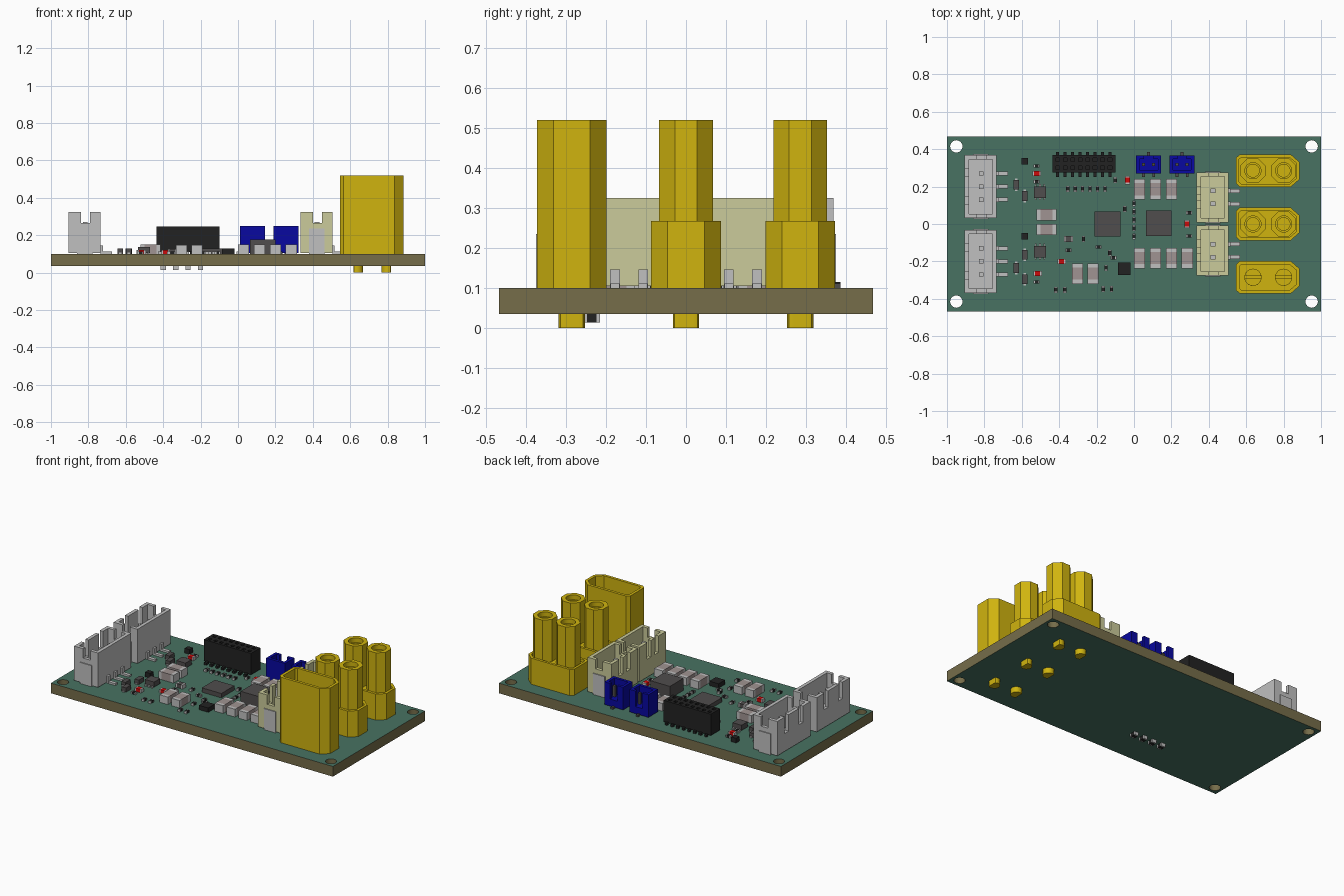
import bpy, bmesh, math
from mathutils import Matrix, Vector

if "Cube" in bpy.data.objects:
    bpy.data.objects.remove(bpy.data.objects["Cube"])


def srgb(*c):
    return [((v / 255 + 0.055) / 1.055) ** 2.4 if v > 10 else v / 255 / 12.92 for v in c] + [1]


MATS = {}
for name, col in {
        "mask_green": (72, 114, 98), "board_edge": (118, 109, 74), "yellow": (208, 180, 15),
        "ivory": (203, 203, 155), "blue": (8, 8, 160), "black": (34, 34, 34),
        "dark_grey": (80, 77, 77), "light_grey": (192, 192, 192),
        "ceramic": (160, 148, 146), "red": (205, 10, 10)}.items():
    MATS[name] = bpy.data.materials.new(name)
    MATS[name].diffuse_color = srgb(*col)

TOP = 0.10      # upper face of the board
BOT = 0.035     # lower face of the board


class Part:
    """Collects boxes and extruded outlines into one named object."""

    def __init__(self, name):
        self.name, self.bm, self.mats = name, bmesh.new(), []

    def slot(self, mat):
        if mat not in self.mats:
            self.mats.append(mat)
        return self.mats.index(mat)

    def box(self, mat, x0, x1, y0, y1, z0, z1):
        m = Matrix.Translation(((x0 + x1) / 2, (y0 + y1) / 2, (z0 + z1) / 2)) @ \
            Matrix.Diagonal((x1 - x0, y1 - y0, z1 - z0, 1))
        vs = bmesh.ops.create_cube(self.bm, size=1, matrix=m)["verts"]
        i = self.slot(mat)
        for f in {f for v in vs for f in v.link_faces}:
            f.material_index = i

    def prism(self, mat, loops, z0, z1, cap=None):
        """Extrude an outline with optional holes; cap colours the flat ends."""
        t = bmesh.new()
        for loop in loops:
            vs = [t.verts.new((x, y, z0)) for x, y in loop]
            for a, b in zip(vs, vs[1:] + vs[:1]):
                t.edges.new((a, b))
        bmesh.ops.triangle_fill(t, use_beauty=True, use_dissolve=False,
                                edges=t.edges[:], normal=(0, 0, 1))
        g = bmesh.ops.extrude_face_region(t, geom=t.faces[:], use_keep_orig=True)["geom"]
        bmesh.ops.translate(t, vec=Vector((0, 0, z1 - z0)),
                            verts=[v for v in g if isinstance(v, bmesh.types.BMVert)])
        bmesh.ops.recalc_face_normals(t, faces=t.faces[:])
        side, end = self.slot(mat), self.slot(cap or mat)
        for f in t.faces:
            f.material_index = end if abs(f.normal.z) > 0.5 else side
        me = bpy.data.meshes.new("tmp")
        t.to_mesh(me)
        t.free()
        self.bm.from_mesh(me)
        bpy.data.meshes.remove(me)

    def done(self, smooth=False):
        me = bpy.data.meshes.new(self.name)
        self.bm.to_mesh(me)
        self.bm.free()
        for m in self.mats:
            me.materials.append(MATS[m])
        ob = bpy.data.objects.new(self.name, me)
        bpy.context.collection.objects.link(ob)
        if smooth:
            bpy.context.view_layer.objects.active = ob
            ob.select_set(True)
            bpy.ops.object.shade_smooth_by_angle(angle=math.radians(30))
            ob.select_set(False)


def ring(x, y, r, n=24, turn=0.0):
    return [(x + r * math.cos(turn + 2 * math.pi * i / n),
             y + r * math.sin(turn + 2 * math.pi * i / n)) for i in range(n)]


# circuit board with four mounting holes
p = Part("board")
outline = [(-1, -0.467), (1, -0.467), (1, 0.467), (-1, 0.467)]
holes = [ring(sx * 0.95, sy * 0.415, 0.033) for sx in (-1, 1) for sy in (-1, 1)]
p.prism("board_edge", [outline] + holes, BOT, TOP, cap="mask_green")
p.done(True)


# power connectors
def shell(cy, d=0.0):
    half = [(0.885 - d, 0.046 - d * 0.4), (0.838 - d * 0.4, 0.087 - d),
            (0.565 + d * 0.5, 0.087 - d), (0.545 + d, 0.068 - d * 0.5)]
    return [(x, cy + y) for x, y in half] + [(x, cy - y) for x, y in reversed(half)]


PINS = (0.636, 0.80)
for k, cy in enumerate((0.285, 0.0, -0.285)):
    p = Part("power_plug" if k == 2 else "power_socket_%d" % (k + 1))
    if k == 2:      # tall open shroud with split pins
        p.prism("yellow", [shell(cy), shell(cy, 0.018)], TOP, 0.52)
        p.prism("yellow", [shell(cy, 0.017)], TOP, 0.2)
        for x in PINS:
            p.prism("yellow", [ring(x, cy, 0.046)], 0.2, 0.40)
            for s in (0, math.pi):
                arc = [(x + 0.046 * math.cos(s + a), cy + 0.046 * math.sin(s + a))
                       for a in [0.15 + i * (math.pi - 0.3) / 10 for i in range(11)]]
                p.prism("yellow", [arc], 0.40, 0.45)
    else:           # low body with two octagonal tubes
        p.prism("yellow", [shell(cy), shell(cy, 0.016)], TOP, 0.267)
        p.prism("yellow", [shell(cy, 0.015)], TOP, 0.25)
        for x in PINS:
            p.prism("yellow", [ring(x, cy, 0.0725, 8, math.pi / 8), ring(x, cy, 0.043)],
                    0.25, 0.52)
            p.prism("yellow", [ring(x, cy, 0.043), ring(x, cy, 0.034)], 0.25, 0.49)
    for x, s in zip(PINS, (-1, 1)):     # solder tails, flattened on the outer side
        tail = [(x + s * min(s * (a - x), 0.018), b) for a, b in ring(x, cy, 0.033)]
        p.prism("yellow", [tail], 0.0, TOP)
    p.done(True)


# shrouded wire connectors, latch slots on the -x wall and leads on the +x side
def wire_connector(name, mat, x0, cy, half, n):
    p = Part(name)
    x1, y0, y1, zt, t = x0 + 0.17, cy - half, cy + half, 0.325, 0.022
    p.box(mat, x0, x1, y0, y1, 0.105, 0.135)
    p.box(mat, x1 - t, x1, y0, y1, 0.135, zt)
    for s in (-1, 1):
        ye = cy + s * half
        ya, yb = sorted((ye, ye - s * t))
        p.box(mat, x0 + 0.065, x0 + 0.115, ya, yb, 0.135, 0.265)
        p.box(mat, x0, x0 + 0.065, ya, yb, 0.135, zt)
        p.box(mat, x0 + 0.115, x1 - t, ya, yb, 0.135, zt)
        # solder tab on each end
        ya, yb = sorted((ye - s * 0.002, ye + s * 0.006))
        p.box("light_grey", x0 + 0.045, x0 + 0.128, ya, yb, TOP, 0.235)
        # outer stretch of the latch wall
        ya, yb = sorted((ye - s * t, ye - s * 0.075))
        p.box(mat, x0, x0 + t, ya, yb, 0.135, zt)
    p.box(mat, x0, x0 + t, y0 + t, y1 - t, 0.135, 0.22)
    p.box(mat, x0, x0 + t, cy - half + 0.115, cy + half - 0.115, 0.22, zt)
    for i in range(n):
        y = cy + (i - (n - 1) / 2) * 0.07
        p.box("light_grey", x0 + 0.075, x0 + 0.1, y - 0.012, y + 0.012, 0.135, 0.27)
        p.box("light_grey", x1, x1 + 0.062, y - 0.011, y + 0.011, TOP, 0.112)
        p.box("light_grey", x1, x1 + 0.012, y - 0.012, y + 0.012, TOP, 0.146)
    p.done()


for i, s in enumerate((1, -1)):
    wire_connector("signal_connector_%d" % (i + 1), "light_grey", -0.905, s * 0.2, 0.168, 3)
    wire_connector("ivory_connector_%d" % (i + 1), "ivory", 0.335, s * 0.142, 0.133, 2)

# black two-row pin socket
p = Part("pin_socket")
cells = [(-0.268 + (i - 3.5) * 0.04, 0.322 + s * 0.022) for i in range(8) for s in (-1, 1)]
body = [(-0.435, 0.275), (-0.1, 0.275), (-0.1, 0.37), (-0.435, 0.37)]
p.box("black", -0.435, -0.1, 0.275, 0.37, 0.11, 0.2)
p.prism("black", [body] + [ring(x, y, 0.014, 4, math.pi / 4) for x, y in cells], 0.2, 0.247)
for x, y in cells[::2]:
    for a, b in ((0.25, 0.275), (0.37, 0.385)):
        p.box("black", x - 0.008, x + 0.008, a, b, TOP, 0.115)
p.done()

# blue two-pin headers
for k, x in enumerate((0.078, 0.257)):
    p = Part("blue_header_%d" % (k + 1))
    p.box("blue", x - 0.067, x + 0.067, 0.27, 0.365, 0.105, 0.15)
    p.box("blue", x - 0.067, x + 0.067, 0.27, 0.288, 0.15, 0.25)
    p.box("blue", x - 0.067, x - 0.025, 0.347, 0.365, 0.15, 0.25)
    p.box("blue", x + 0.025, x + 0.067, 0.347, 0.365, 0.15, 0.25)
    for s in (-1, 1):
        xa, xb = sorted((x + s * 0.049, x + s * 0.067))
        p.box("blue", xa, xb, 0.288, 0.347, 0.15, 0.25)
        px = x + s * 0.027
        p.box("dark_grey", px - 0.008, px + 0.008, 0.31, 0.326, 0.15, 0.22)
        p.box("dark_grey", px - 0.007, px + 0.007, 0.25, 0.27, TOP, 0.112)
    p.box("dark_grey", x - 0.008, x + 0.008, 0.365, 0.385, TOP, 0.112)
    p.done()


# two-terminal chip with metal ends; lengthwise along x or y
def chip(p, mat, x, y, length, width, h, along="y", z=TOP):
    e, L, w = length * 0.2, length / 2, width / 2
    for m, a, b in (("light_grey", -L, -L + e), (mat, -L + e, L - e), ("light_grey", L - e, L)):
        if along == "y":
            p.box(m, x - w, x + w, y + a, y + b, z, z + h)
        else:
            p.box(m, x + a, x + b, y - w, y + w, z, z + h)


p = Part("capacitors")
for i in range(4):
    if i < 3:
        chip(p, "ceramic", 0.03 + i * 0.085, 0.185, 0.11, 0.06, 0.05)
    chip(p, "ceramic", 0.03 + i * 0.085, -0.182, 0.11, 0.06, 0.05)
for y in (0.05, -0.03):
    chip(p, "ceramic", -0.468, y, 0.105, 0.06, 0.05, "x")
for x in (-0.302, -0.22):
    chip(p, "ceramic", x, -0.265, 0.11, 0.058, 0.048)
p.done()

p = Part("resistors")
for x, y in [(-0.52, 0.31), (-0.52, 0.225), (-0.52, -0.31), (-0.35, -0.08), (-0.35, -0.14),
             (-0.19, -0.123), (-0.11, -0.18), (0.295, 0.06), (0.295, -0.064)]:
    chip(p, "black", x, y, 0.032, 0.018, 0.014, "x")
for x, y in [(-0.418, -0.352), (-0.37, -0.352), (-0.165, -0.348), (-0.12, -0.348),
             (-0.05, 0.08), (-0.27, -0.08), (-0.15, -0.235), (-0.1, 0.235), (-0.13, -0.155)] + \
            [(-0.355 + i * 0.04, 0.188) for i in range(6)] + \
            [(0.0, 0.11 - i * 0.044) for i in range(5)]:
    chip(p, "black", x, y, 0.032, 0.018, 0.014)
for x in (-0.4, -0.333, -0.267, -0.2):     # four on the underside
    chip(p, "black", x, -0.235, 0.04, 0.028, 0.021, z=BOT - 0.021)
p.done()

p = Part("diodes")
for x, y in [(-0.63, 0.21), (-0.585, 0.15), (-0.63, -0.235), (-0.585, -0.295), (-0.585, -0.165)]:
    p.box("dark_grey", x - 0.015, x + 0.015, y - 0.026, y + 0.026, TOP, 0.128)
    p.box("light_grey", x - 0.007, x + 0.007, y - 0.034, y + 0.034, TOP, 0.107)
chip(p, "dark_grey", -0.35, -0.08, 0.05, 0.034, 0.025, "x")
p.done()

p = Part("indicator_lights")
for x, y, d in [(-0.52, 0.27, "x"), (-0.515, -0.265, "x"), (-0.387, -0.2, "x"),
                (-0.035, 0.235, "y"), (0.283, 0.0, "y")]:
    chip(p, "red", x, y, 0.045, 0.028, 0.022, d)
p.done()

# integrated circuits
p = Part("integrated_circuits")
p.box("dark_grey", -0.21, -0.072, -0.066, 0.066, TOP, 0.128)
p.box("dark_grey", 0.064, 0.2, -0.064, 0.072, TOP, 0.178)
p.box("black", -0.086, -0.02, -0.273, -0.207, TOP, 0.128)
for y in (0.335, -0.065):
    p.box("black", -0.602, -0.566, y - 0.017, y + 0.017, TOP, 0.13)
for y in (0.17, -0.148):
    p.box("dark_grey", -0.535, -0.47, y - 0.031, y + 0.031, 0.105, 0.138)
    for dx in (-0.022, 0.0, 0.022):
        p.box("light_grey", -0.507 + dx, -0.498 + dx, y - 0.043, y + 0.043, TOP, 0.11)
p.done()

for m in bpy.data.materials:
    if m.users and not m.is_grease_pencil:
        m.use_nodes = True
        m.node_tree.nodes["Principled BSDF"].inputs["Base Color"].default_value = m.diffuse_color
